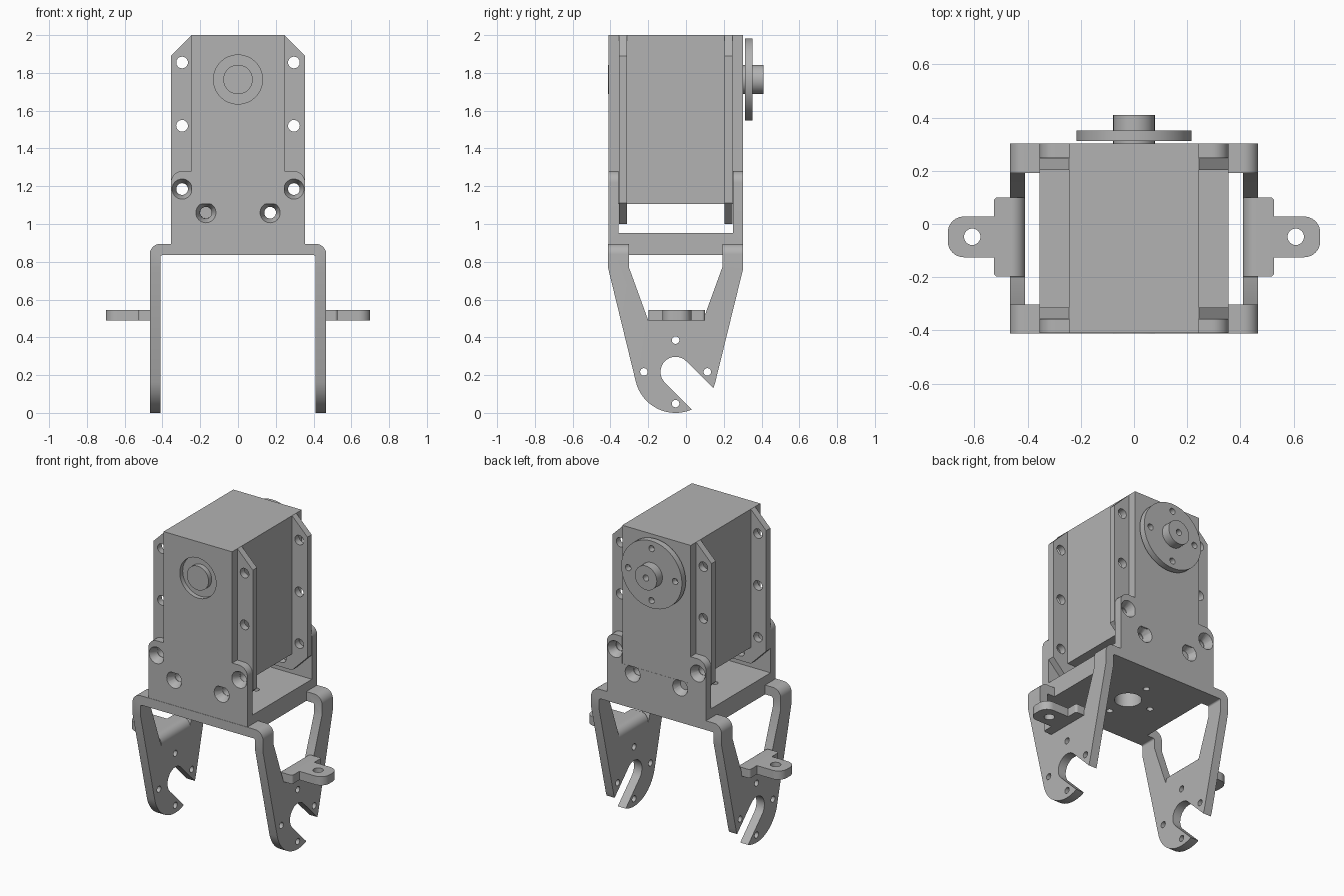
import bpy, bmesh
from math import cos, sin, radians, tan
from mathutils import Vector

cube = bpy.data.objects.get("Cube")
if cube:
    bpy.data.objects.remove(cube, do_unlink=True)

grey = bpy.data.materials.new("plain grey")
grey.use_nodes = True
grey.diffuse_color = (0.45, 0.45, 0.45, 1)
grey.node_tree.nodes["Principled BSDF"].inputs["Base Color"].default_value = grey.diffuse_color

MID = -0.055      # depth of the bracket centre line
AXIS_Z = 1.765    # height of the output shaft
BOLT_R = 0.168    # bolt circle radius


def circle(a, b, r, n=32):
    return [(a + r * cos(radians(360 * i / n)), b + r * sin(radians(360 * i / n))) for i in range(n)]


def rounded(corners, steps=8):
    """Polygon from (a, b, radius) corners; radius 0 stays sharp."""
    out = []
    for i, (a, b, r) in enumerate(corners):
        p = Vector((a, b))
        if not r:
            out.append((a, b))
            continue
        d1 = (Vector(corners[i - 1][:2]) - p).normalized()
        d2 = (Vector(corners[(i + 1) % len(corners)][:2]) - p).normalized()
        h = d1.angle(d2) / 2
        c = p + (d1 + d2).normalized() * r / sin(h)
        s, e = p + d1 * r / tan(h) - c, p + d2 * r / tan(h) - c
        out += [tuple(c + s.lerp(e, k / steps).normalized() * r) for k in range(steps + 1)]
    return out


def prism(name, pts, axis, lo, hi, taper=1.0):
    """Extrude a 2D outline along an axis; taper scales the far end."""
    place = {"x": lambda a, b, t: (t, a, b),
             "y": lambda a, b, t: (a, t, b),
             "z": lambda a, b, t: (a, b, t)}[axis]
    ca = sum(p[0] for p in pts) / len(pts)
    cb = sum(p[1] for p in pts) / len(pts)
    bm = bmesh.new()
    near = [bm.verts.new(place(a, b, lo)) for a, b in pts]
    far = [bm.verts.new(place(ca + (a - ca) * taper, cb + (b - cb) * taper, hi)) for a, b in pts]
    bm.faces.new(near)
    bm.faces.new(far[::-1])
    for i in range(len(pts)):
        j = (i + 1) % len(pts)
        bm.faces.new((near[i], far[i], far[j], near[j]))
    bmesh.ops.recalc_face_normals(bm, faces=bm.faces)
    mesh = bpy.data.meshes.new(name)
    bm.to_mesh(mesh)
    bm.free()
    mesh.materials.append(grey)
    ob = bpy.data.objects.new(name, mesh)
    bpy.context.collection.objects.link(ob)
    return ob


def cut(ob, *cutter, op="DIFFERENCE", taper=1.0):
    """Boolean with a temporary prism, applied at once."""
    tool = prism("cutter", *cutter, taper=taper)
    tool.hide_render = True
    mod = ob.modifiers.new("cut", "BOOLEAN")
    mod.operation, mod.object, mod.solver = op, tool, "EXACT"
    bpy.context.view_layer.update()
    graph = bpy.context.evaluated_depsgraph_get()
    mesh = bpy.data.meshes.new_from_object(ob.evaluated_get(graph))
    ob.modifiers.remove(mod)
    ob.data = mesh
    bpy.data.objects.remove(tool, do_unlink=True)


def bolt_circle(ob, axis, a, b, lo, hi):
    for da, db in ((1, 0), (-1, 0), (0, 1), (0, -1)):
        cut(ob, circle(a + da * BOLT_R, b + db * BOLT_R, 0.02, 16), axis, lo, hi)


def box(a0, a1, b0, b1):
    return [(a0, b0), (a1, b0), (a1, b1), (a0, b1)]


parts = []

# Motor body with a recessed ring and centre boss on the front
body = prism("motor_body", box(-0.245, 0.245, 1.105, 2.0), "y", -0.41, 0.302)
cut(body, circle(0, AXIS_Z, 0.13, 48), "y", -0.5, -0.38)
boss = prism("front_boss", circle(0, AXIS_Z, 0.078), "y", -0.412, -0.37)
parts += [body, boss]

# Output disc and hub on the back
disc = prism("output_disc", circle(0, AXIS_Z, 0.217, 64), "y", 0.312, 0.352)
bolt_circle(disc, "y", 0, AXIS_Z, 0.3, 0.4)
hub = prism("output_hub", circle(0, AXIS_Z, 0.078), "y", 0.295, 0.41)
cut(hub, circle(0, AXIS_Z, 0.02, 16), "y", 0.36, 0.5)
parts += [disc, hub]

# Mounting flanges with clipped corners and bolt holes
W, C = 0.355, 0.245
clipped = [(C, 1.0), (W, 1.11), (W, 1.89), (C, 2.0), (-C, 2.0), (-W, 1.89), (-W, 1.11), (-C, 1.0)]
bracket_holes = [(s * a, b) for s in (1, -1) for a, b in ((0.296, 1.185), (0.17, 1.06))]
side_holes = [(s * 0.296, z) for s in (1, -1) for z in (1.52, 1.855)]
for name, y0, y1 in (("front_flange", -0.356, -0.313), ("back_flange", 0.203, 0.246)):
    flange = prism(name, clipped, "y", y0, y1)
    for a, b in bracket_holes + side_holes:
        cut(flange, circle(a, b, 0.031, 24), "y", y0 - 0.1, y1 + 0.1)
    parts.append(flange)

# Upper bracket: a U channel trimmed to walls with rounded ears
channel = [(-0.41, 0.895), (0.303, 0.895), (0.303, 1.5), (0.249, 1.5),
           (0.249, 0.953), (-0.358, 0.953), (-0.358, 1.5), (-0.41, 1.5)]
upper = prism("upper_bracket", channel, "x", -0.5, 0.5)
half = [(W, 1.28, 0.06), (C, 1.28, 0), (C, 1.105, 0)]
wall = [(-W, 0.8, 0), (W, 0.8, 0)] + half + [(-a, b, r) for a, b, r in half[::-1]]
cut(upper, rounded(wall), "y", -1, 1, op="INTERSECT")
for a, b in bracket_holes:
    cut(upper, circle(a, b, 0.031, 24), "y", -1, 1)
    cut(upper, circle(a, b, 0.054, 24), "y", -0.411, -0.365, taper=0.57)
    cut(upper, circle(a, b, 0.054, 24), "y", 0.304, 0.256, taper=0.57)
cut(upper, circle(0, MID, 0.08), "z", 0.8, 1.0)
bolt_circle(upper, "z", 0, MID, 0.8, 1.0)
parts.append(upper)

# Lower bracket: bent strip trimmed to tapering round-ended legs
strip = rounded([(-0.467, -0.1, 0), (-0.467, 0.895, 0.055), (0.467, 0.895, 0.055), (0.467, -0.1, 0),
                 (0.41, -0.1, 0), (0.41, 0.835, 0.01), (-0.41, 0.835, 0.01), (-0.41, -0.1, 0)])
lower = prism("lower_bracket", strip, "y", -0.6, 0.5)
R = 0.217
foot = [(MID + R * cos(radians(t)), R + R * sin(radians(t))) for t in range(194, 347, 4)]
cut(lower, foot + [(0.303, 0.765), (0.303, 1), (-0.412, 1), (-0.412, 0.765)], "x", -1, 1, op="INTERSECT")
window = [(-0.2, 0.49), (0.09, 0.49), (0.192, 0.77), (0.192, 1), (-0.302, 1), (-0.302, 0.77)]
for side in (1, -1):
    cut(lower, window, "x", side * W, side)
# Open slot in each foot, running down and back
slot = [(MID + 0.08 * cos(radians(t)), R + 0.08 * sin(radians(t))) for t in range(45, 226, 10)]
slot += [(a + 0.4, b - 0.4) for a, b in (slot[-1], slot[0])]
cut(lower, slot, "x", -1, 1)
bolt_circle(lower, "x", MID, R, -1, 1)
cut(lower, circle(0, MID, 0.08), "z", 0.5, 1.0)
bolt_circle(lower, "z", 0, MID, 0.8, 1.0)
parts.append(lower)

# Bent-out side tabs with a hole
for name, s in (("left_tab", 1), ("right_tab", -1)):
    outline = [(0.3, -0.198, 0), (0.527, -0.198, 0.015), (0.527, -0.125, 0), (0.7, -0.125, 0.06),
               (0.7, 0.028, 0.06), (0.527, 0.028, 0), (0.527, 0.1, 0.015), (0.3, 0.1, 0)]
    tab = prism(name, [(s * a, b) for a, b in rounded(outline)], "z", 0.49, 0.546)
    bend = rounded([(0.41, 0.4, 0), (0.41, 0.546, 0.05), (0.9, 0.546, 0), (0.9, 0.4, 0)])
    cut(tab, [(s * a, b) for a, b in bend], "y", -1, 1, op="INTERSECT")
    cut(tab, circle(s * 0.608, -0.048, 0.031, 24), "z", 0.4, 0.6)
    parts.append(tab)

# Smooth shading on round surfaces, sharp edges kept
bpy.ops.object.select_all(action="DESELECT")
for ob in parts:
    ob.select_set(True)
bpy.context.view_layer.objects.active = parts[0]
bpy.ops.object.shade_smooth_by_angle(angle=radians(30))
